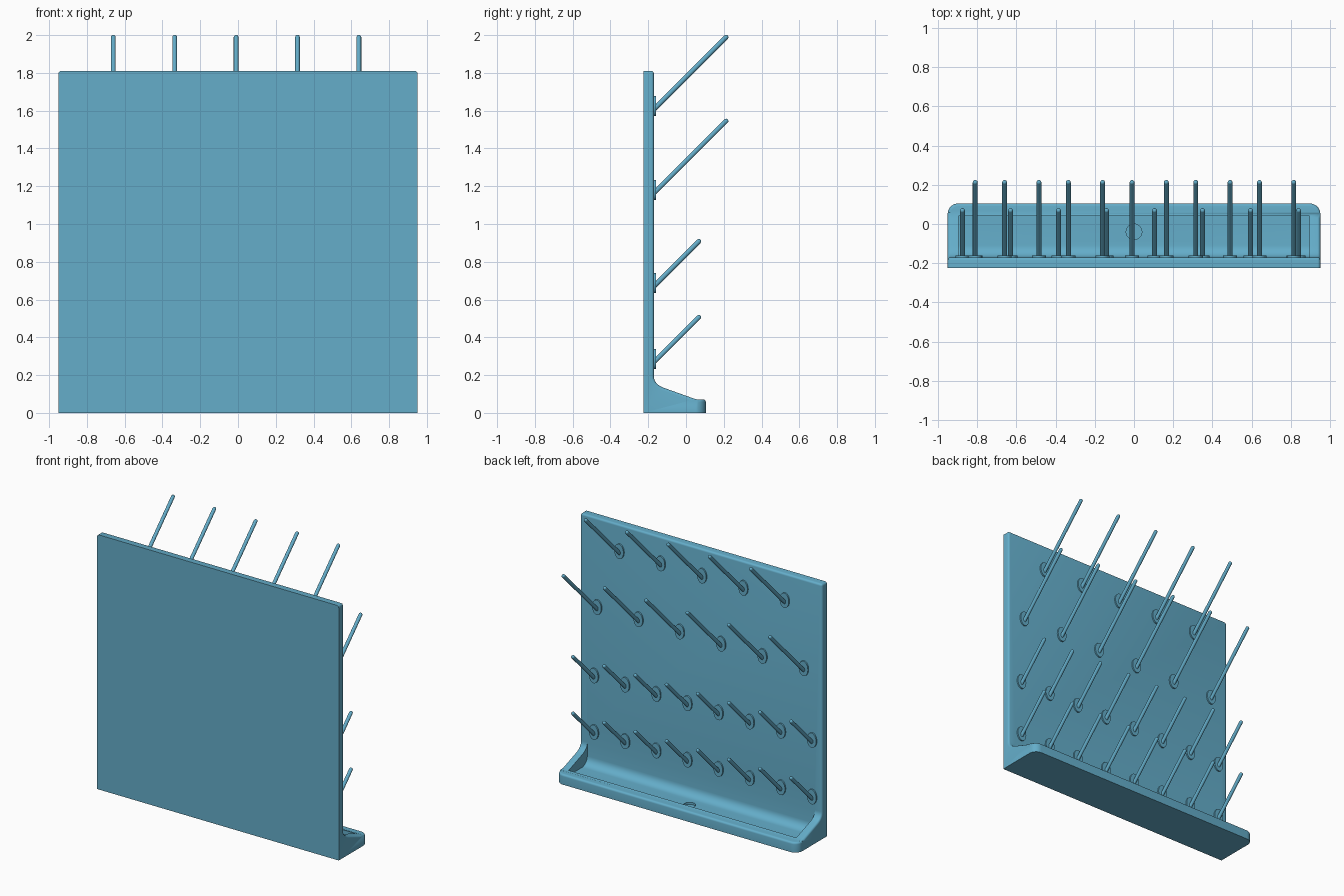
import bpy, bmesh, math
from mathutils import Matrix, Vector

cube = bpy.data.objects.get("Cube")
if cube:
    bpy.data.objects.remove(cube, do_unlink=True)

# Single blue plastic material
BLUE = (0.128, 0.42, 0.59, 1.0)
blue = bpy.data.materials.new("blue_plastic")
blue.use_nodes = True
blue.diffuse_color = BLUE
bsdf = blue.node_tree.nodes["Principled BSDF"]
bsdf.inputs["Base Color"].default_value = BLUE
bsdf.inputs["Roughness"].default_value = 0.5

PANEL_Y = -0.17          # face of the board that carries the pegs
BACK_Y, LIP_Y = -0.225, 0.105
HALF_W = 0.95


def make_object(name, bm):
    bmesh.ops.recalc_face_normals(bm, faces=bm.faces)
    mesh = bpy.data.meshes.new(name)
    bm.to_mesh(mesh)
    bm.free()
    mesh.materials.append(blue)
    obj = bpy.data.objects.new(name, mesh)
    bpy.context.collection.objects.link(obj)
    return obj


def activate(obj):
    bpy.ops.object.select_all(action='DESELECT')
    obj.select_set(True)
    bpy.context.view_layer.objects.active = obj


def smooth(obj):
    activate(obj)
    bpy.ops.object.shade_smooth_by_angle(angle=math.radians(35))


def extrude_profile(points, half_width):
    """Extrude a (y, z) outline along x, centred on x = 0."""
    bm = bmesh.new()
    face = bm.faces.new([bm.verts.new((-half_width, y, z)) for y, z in points])
    ext = bmesh.ops.extrude_face_region(bm, geom=[face])
    verts = [g for g in ext["geom"] if isinstance(g, bmesh.types.BMVert)]
    bmesh.ops.translate(bm, verts=verts, vec=(2 * half_width, 0, 0))
    bmesh.ops.recalc_face_normals(bm, faces=bm.faces)
    return bm


# Board and drip tray body in one side profile, with a fillet between them
a, c, b = Vector((-0.11, 0.13)), Vector((-0.17, 0.15)), Vector((PANEL_Y, 0.195))
fillet = [tuple((1 - t) ** 2 * a + 2 * t * (1 - t) * c + t * t * b)
          for t in (i / 8 for i in range(9))]
profile = [(BACK_Y, 0), (LIP_Y, 0), (LIP_Y, 0.072), (0.055, 0.072), (0.03, 0.08)]
profile += fillet + [(PANEL_Y, 1.81), (BACK_Y, 1.81)]
bm = extrude_profile(profile, HALF_W)

# Round the tray's front corners, then soften the remaining outer edges
corners = [e for e in bm.edges
           if all(abs(v.co.y - LIP_Y) < 1e-4 for v in e.verts)
           and abs(e.verts[0].co.x - e.verts[1].co.x) < 1e-4]
bmesh.ops.bevel(bm, geom=corners, offset=0.055, offset_type='OFFSET',
                segments=8, profile=0.5, affect='EDGES')
bm.normal_update()
outer = [e for e in bm.edges
         if e.is_manifold and e.calc_face_angle(0) > math.radians(40)
         and not all(v.co.z < 1e-4 for v in e.verts)
         and not all(v.co.y < BACK_Y + 1e-4 for v in e.verts)]
bmesh.ops.bevel(bm, geom=outer, offset=0.014, offset_type='OFFSET',
                segments=4, profile=0.5, affect='EDGES')
board = make_object("board_with_drip_tray", bm)

# Tray recess cutter with a curved back, and a shallow drain cutter
FLOOR, R = 0.04, 0.06
recess = [(0.04, FLOOR), (0.04, 0.32), (PANEL_Y, 0.32)]
recess += [(PANEL_Y + R - R * math.cos(t), FLOOR + R - R * math.sin(t))
           for t in (math.pi / 2 * i / 6 for i in range(7))]
tray_cutter = make_object("tray_cutter", extrude_profile(recess, 0.895))
bm = bmesh.new()
bmesh.ops.create_cone(bm, cap_ends=True, segments=32, radius1=0.04, radius2=0.04,
                      depth=0.04, matrix=Matrix.Translation((0, -0.04, 0.045)))
drain_cutter = make_object("drain_cutter", bm)

for cutter in (tray_cutter, drain_cutter):
    cutter.hide_render = True
    activate(board)
    mod = board.modifiers.new("cut", 'BOOLEAN')
    mod.operation, mod.solver, mod.object = 'DIFFERENCE', 'EXACT', cutter
    bpy.ops.object.modifier_apply(modifier=mod.name)
    bpy.data.objects.remove(cutter, do_unlink=True)
smooth(board)


# Peg: a thin rod rising at 45 degrees with a round tip and an oval base plate
def add_peg(name, x, z, reach):
    r = 0.0125
    start = Vector((x, PANEL_Y, z))
    end = start + Vector((0, reach, reach))
    tilt = Matrix.Rotation(math.radians(-45), 4, 'X')
    bm = bmesh.new()
    bmesh.ops.create_cone(bm, cap_ends=True, segments=16, radius1=r, radius2=r,
                          depth=(end - start).length,
                          matrix=Matrix.Translation((start + end) / 2) @ tilt)
    bmesh.ops.create_uvsphere(bm, u_segments=16, v_segments=8, radius=r,
                              matrix=Matrix.Translation(end) @ tilt)
    oval = (Matrix.Translation((x, PANEL_Y + 0.002, z + 0.017))
            @ Matrix.Diagonal((0.036, 1, 0.053, 1))
            @ Matrix.Rotation(math.radians(90), 4, 'X'))
    bmesh.ops.create_cone(bm, cap_ends=True, segments=24, radius1=1, radius2=1,
                          depth=0.016, matrix=oval)
    smooth(make_object(name, bm))


# Rows: name, count, first x, spacing, height, reach
rows = [("top_peg", 5, -0.66, 0.325, 1.607, 0.382),
        ("upper_peg", 6, -0.81, 0.325, 1.163, 0.382),
        ("middle_peg", 8, -0.875, 0.245, 0.67, 0.238),
        ("lower_peg", 8, -0.875, 0.245, 0.268, 0.238)]
for name, count, x0, step, z, reach in rows:
    for i in range(count):
        add_peg(f"{name}_{i + 1}", x0 + i * step, z, reach)
